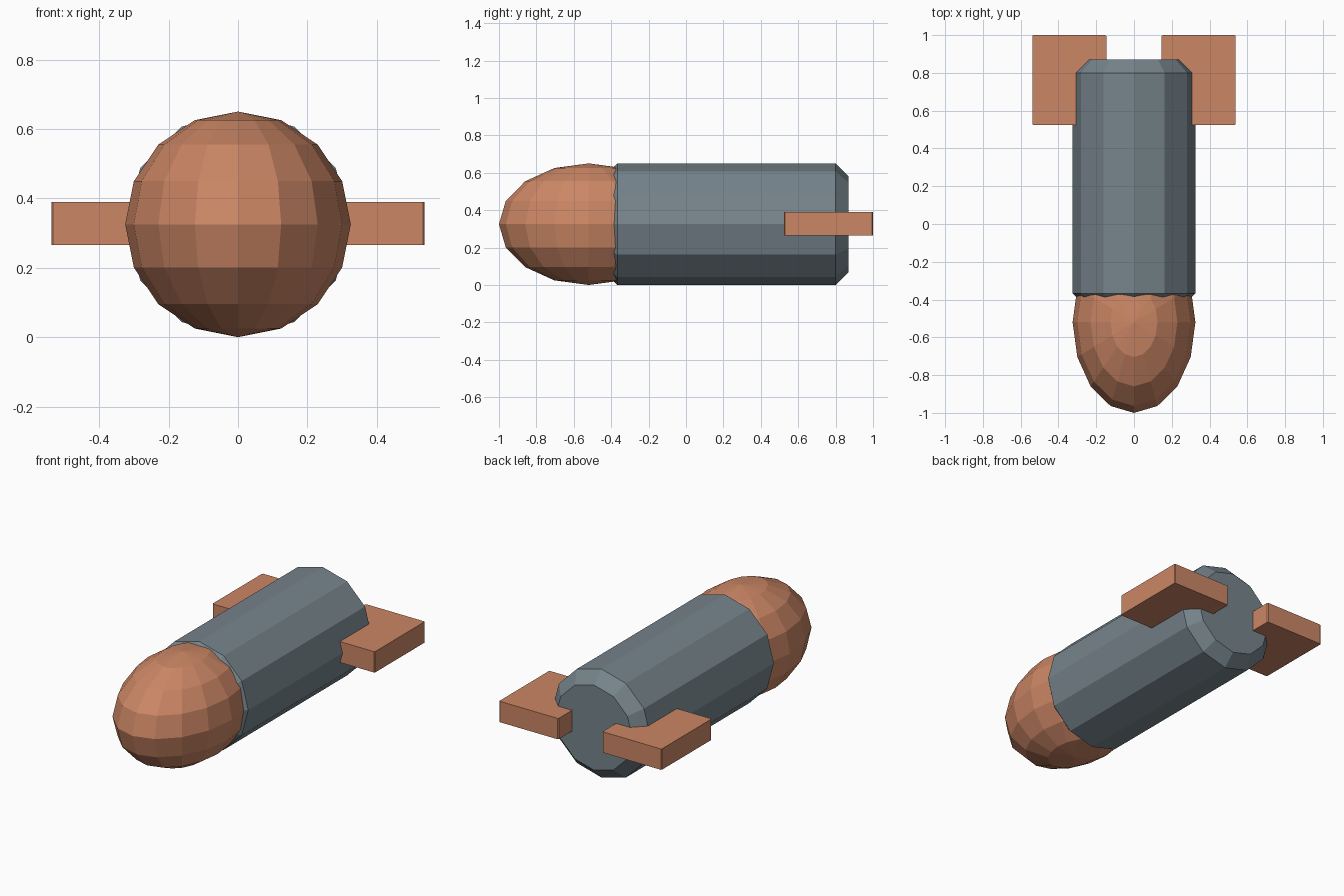
import bpy, bmesh
from math import pi, cos, sin
from mathutils import Matrix, Vector

if "Cube" in bpy.data.objects:
    bpy.data.objects.remove(bpy.data.objects["Cube"])

R = 0.325  # body radius, also the height of the axis

copper = bpy.data.materials.new("copper")
copper.diffuse_color = (0.60, 0.24, 0.13, 1)
copper.use_nodes = True
copper.node_tree.nodes["Principled BSDF"].inputs["Base Color"].default_value = copper.diffuse_color
slate = bpy.data.materials.new("slate")
slate.diffuse_color = (0.18, 0.23, 0.26, 1)
slate.use_nodes = True
slate.node_tree.nodes["Principled BSDF"].inputs["Base Color"].default_value = slate.diffuse_color


def add_object(name, bm, mat):
    bmesh.ops.recalc_face_normals(bm, faces=bm.faces)
    mesh = bpy.data.meshes.new(name)
    bm.to_mesh(mesh)
    bm.free()
    mesh.materials.append(mat)
    obj = bpy.data.objects.new(name, mesh)
    bpy.context.collection.objects.link(obj)
    return obj


# Body: 12-sided tube along y, chamfered at both ends
profile = [(-0.435, 0.255), (-0.367, R), (0.80, R), (0.87, 0.255)]
sides = 12
bm = bmesh.new()
rings = [[bm.verts.new((r * cos(2 * pi * i / sides), y, R + r * sin(2 * pi * i / sides)))
          for i in range(sides)] for y, r in profile]
for a, b in zip(rings, rings[1:]):
    for i in range(sides):
        j = (i + 1) % sides
        bm.faces.new((a[i], a[j], b[j], b[i]))
bm.faces.new(rings[0])
bm.faces.new(rings[-1])
add_object("body", bm, slate)

# Nose: stretched low-poly sphere sunk into the front of the body
bm = bmesh.new()
bmesh.ops.create_uvsphere(bm, u_segments=16, v_segments=8, radius=1)
bmesh.ops.scale(bm, vec=(R, 0.48, R), verts=bm.verts)
bmesh.ops.translate(bm, vec=(0, -0.52, R), verts=bm.verts)
add_object("nose", bm, copper)

# Tail fins: flat slabs with slightly bevelled upright edges
for side, label in ((-1, "left"), (1, "right")):
    bm = bmesh.new()
    bmesh.ops.create_cube(bm, size=1)
    bmesh.ops.scale(bm, vec=(0.392, 0.475, 0.125), verts=bm.verts)
    bmesh.ops.translate(bm, vec=(side * 0.342, 0.7625, 0.3275), verts=bm.verts)
    upright = [e for e in bm.edges if abs(e.verts[0].co.z - e.verts[1].co.z) > 0.1]
    bmesh.ops.bevel(bm, geom=upright, offset=0.005, segments=1, affect='EDGES')
    add_object(label + "_fin", bm, copper)
